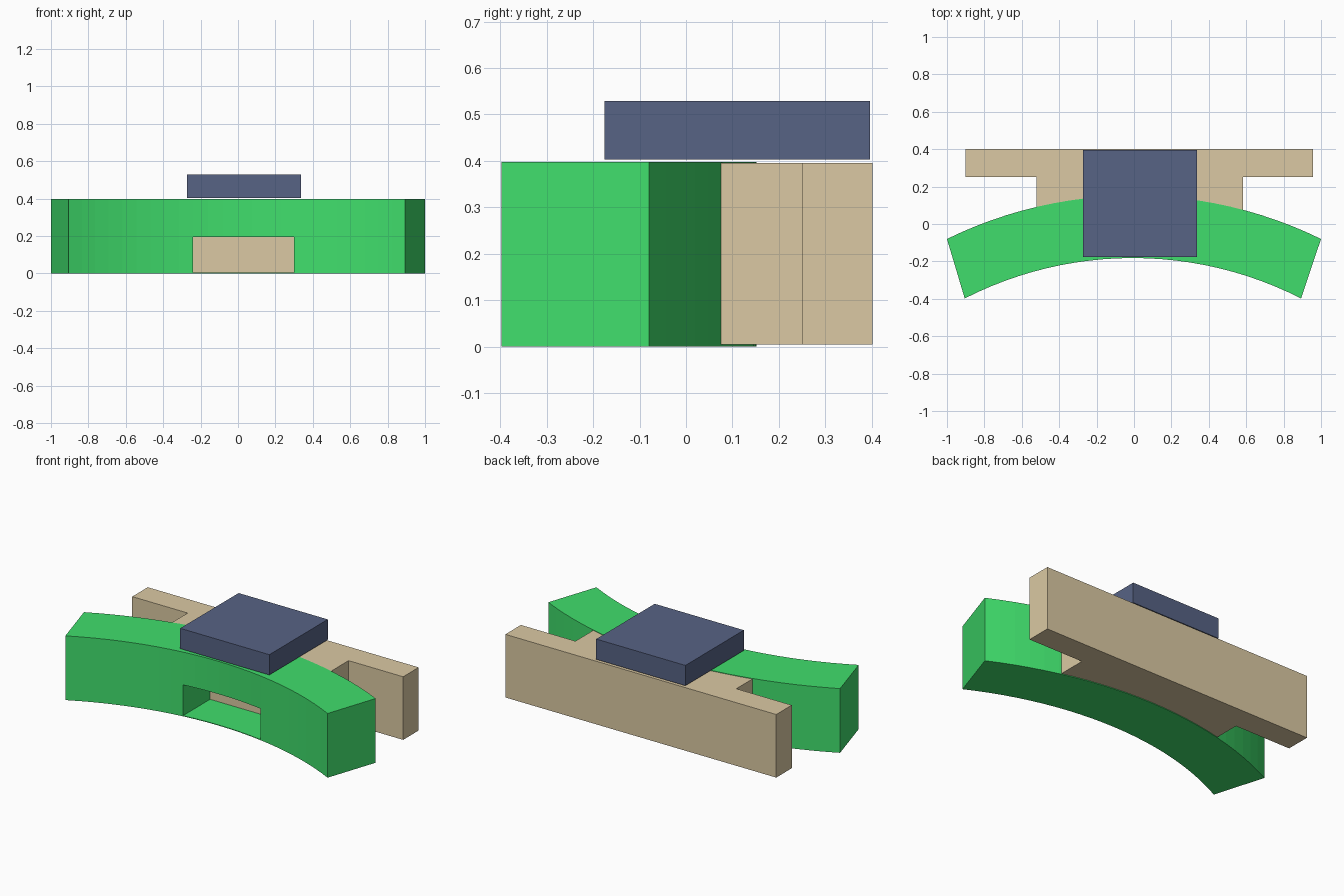
import bpy, bmesh, math

if "Cube" in bpy.data.objects:
    bpy.data.objects.remove(bpy.data.objects["Cube"])


def material(name, rgb):
    mat = bpy.data.materials.new(name)
    lin = [((c / 255 + 0.055) / 1.055) ** 2.4 for c in rgb]
    mat.diffuse_color = (*lin, 1)
    mat.use_nodes = True
    mat.node_tree.nodes["Principled BSDF"].inputs["Base Color"].default_value = mat.diffuse_color
    return mat


def prism(name, outline, z0, z1, mat=None):
    """Extrude a plan outline from z0 to z1."""
    bm = bmesh.new()
    face = bm.faces.new([bm.verts.new((x, y, z0)) for x, y in outline])
    top = bmesh.ops.extrude_face_region(bm, geom=[face])["geom"]
    for v in top:
        if isinstance(v, bmesh.types.BMVert):
            v.co.z = z1
    bmesh.ops.recalc_face_normals(bm, faces=bm.faces)
    mesh = bpy.data.meshes.new(name)
    bm.to_mesh(mesh)
    bm.free()
    obj = bpy.data.objects.new(name, mesh)
    bpy.context.collection.objects.link(obj)
    if mat:
        mesh.materials.append(mat)
    return obj


def rect(x0, x1, y0, y1):
    return [(x0, y0), (x1, y0), (x1, y1), (x0, y1)]


def arc(cx, half, y_end, y_apex, n=24):
    """Circular arc from left to right through its apex."""
    sag = y_apex - y_end
    r = (half * half + sag * sag) / (2 * sag)
    a = math.asin(half / r)
    angles = [a * (2 * i / n - 1) for i in range(n + 1)]
    return [(cx + r * math.sin(t), y_apex - r + r * math.cos(t)) for t in angles]


green = material("green", (64, 222, 108))
tan = material("tan", (219, 201, 163))
slate = material("slate", (87, 99, 133))

# Curved front wing
outline = arc(-0.006, 0.899, -0.398, -0.182) + arc(0, 1.0, -0.08, 0.152)[::-1]
wing = prism("curved_wing", outline, 0, 0.398, green)

# Entrance passage cut through the wing, leaving a thin floor
cutter = prism("entrance_cutter", rect(-0.24, 0.30, -0.6, 0.6), 0.004, 0.195, green)
cutter.hide_render = True
mod = wing.modifiers.new("entrance", 'BOOLEAN')
mod.object = cutter
mod.operation = 'DIFFERENCE'
mod.solver = 'EXACT'
bpy.context.view_layer.objects.active = wing
wing.select_set(True)
bpy.ops.object.modifier_apply(modifier=mod.name)
bpy.data.objects.remove(cutter)

# T-shaped rear block: stem behind the wing, long bar at the back
prism("rear_block", [(-0.52, 0.07), (0.583, 0.07), (0.583, 0.25), (0.957, 0.25),
                     (0.957, 0.402), (-0.9, 0.402), (-0.9, 0.25), (-0.52, 0.25)],
      0.004, 0.395, tan)

# Roof slab
prism("roof_slab", rect(-0.273, 0.338, -0.176, 0.396), 0.403, 0.529, slate)
